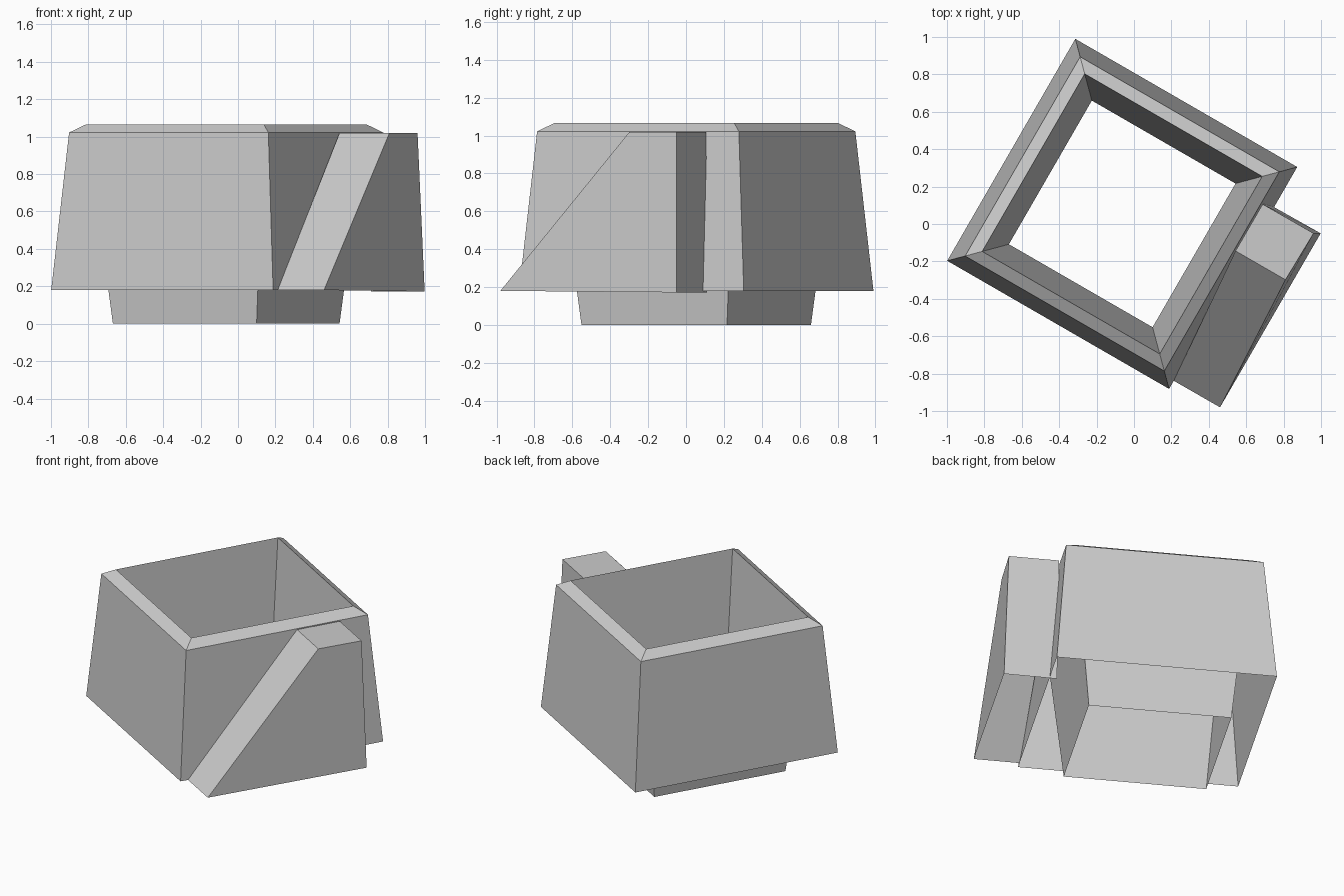
import bpy
import math

if "Cube" in bpy.data.objects:
    bpy.data.objects.remove(bpy.data.objects["Cube"])

CENTRE = (-0.063, 0.054)
TURN = math.radians(-30)


def make_object(name, verts, faces):
    mesh = bpy.data.meshes.new(name)
    mesh.from_pydata(verts, [], faces)
    mesh.update()
    obj = bpy.data.objects.new(name, mesh)
    bpy.context.collection.objects.link(obj)
    return obj


def square_ring(half, z):
    r = half * math.sqrt(2)
    angles = [TURN + math.radians(225 + 90 * i) for i in range(4)]
    return [(CENTRE[0] + r * math.cos(a), CENTRE[1] + r * math.sin(a), z) for a in angles]


# Bin body: outer wall, sloped rim and funnel, open at top and bottom
profile = [(0.685, 0.18), (0.615, 1.022), (0.548, 1.066), (0.4435, 0.0)]
verts = [v for half, z in profile for v in square_ring(half, z)]
faces = [(4 * k + i, 4 * k + (i + 1) % 4, 4 * k + 4 + (i + 1) % 4, 4 * k + 4 + i)
         for k in range(len(profile) - 1) for i in range(4)]
make_object("hopper_body", verts, faces)

# Side housing: ramp, flat top, outer side and back, open underneath
chute = [
    (0.212, -0.838, 0.18), (0.46, -0.98, 0.18),     # ramp foot
    (0.81, -0.298, 1.02), (0.543, -0.144, 1.02),    # ramp head
    (0.96, -0.05, 1.02), (0.688, 0.106, 1.02),      # back top
    (0.998, -0.05, 0.172), (0.71, 0.112, 0.172),    # back bottom
]
make_object("side_ramp_housing", chute,
            [(0, 1, 2, 3), (3, 2, 4, 5), (1, 6, 4, 2), (6, 7, 5, 4)])
